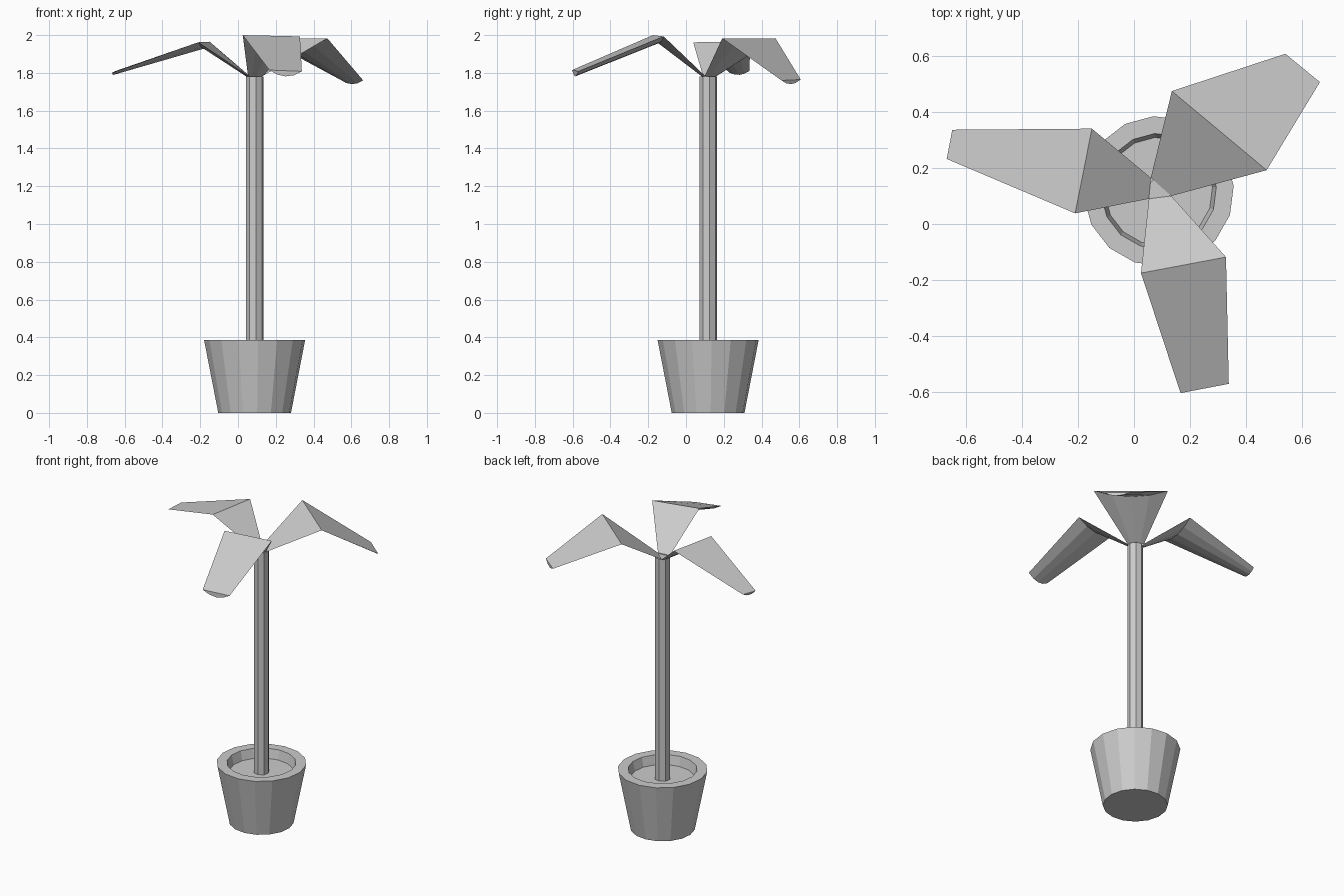
import bpy, bmesh, math

if "Cube" in bpy.data.objects:
    bpy.data.objects.remove(bpy.data.objects["Cube"])

CX, CY = 0.088, 0.117


def finish(bm, name):
    bmesh.ops.recalc_face_normals(bm, faces=bm.faces[:])
    mesh = bpy.data.meshes.new(name)
    bm.to_mesh(mesh)
    bm.free()
    obj = bpy.data.objects.new(name, mesh)
    bpy.context.collection.objects.link(obj)
    return obj


def ring(bm, radius, z, sides, offset):
    verts = []
    for i in range(sides):
        a = math.radians(offset) + math.tau * i / sides
        verts.append(bm.verts.new((CX + radius * math.cos(a), CY + radius * math.sin(a), z)))
    return verts


def skin(bm, a, b):
    n = len(a)
    for i in range(n):
        j = (i + 1) % n
        bm.faces.new((a[i], a[j], b[j], b[i]))


# Tapered pot with a thick rim and recessed soil
bm = bmesh.new()
rings = [ring(bm, r, z, 16, 4) for r, z in
         [(0.193, 0), (0.268, 0.385), (0.206, 0.385), (0.192, 0.325)]]
for a, b in zip(rings, rings[1:]):
    skin(bm, a, b)
bm.faces.new(rings[0])
bm.faces.new(rings[-1])
finish(bm, "pot")

# Straight stem
bm = bmesh.new()
low = ring(bm, 0.047, 0.32, 8, 10)
high = ring(bm, 0.047, 1.78, 8, 10)
skin(bm, low, high)
bm.faces.new(low)
bm.faces.new(high)
finish(bm, "stem")


# Folded leaf: flat upper side, rounded underside
def leaf(name, sections):
    bm = bmesh.new()
    loops = []
    for p, q, depth in sections:
        loop = []
        for t in (0, 0.25, 0.5, 0.75, 1):
            co = [p[k] + (q[k] - p[k]) * t for k in range(3)]
            co[2] -= depth * 4 * t * (1 - t)
            loop.append(bm.verts.new(co))
        loops.append(loop)
    for a, b in zip(loops, loops[1:]):
        skin(bm, a, b)
    bm.faces.new(loops[0])
    bm.faces.new(loops[-1])
    finish(bm, name)


P1, P2, P3 = (0.06, 0.165, 1.785), (0.053, 0.09, 1.785), (0.133, 0.1, 1.785)

leaf("left_leaf", [(P1, P2, 0.012),
                   ((-0.15, 0.34, 1.965), (-0.21, 0.038, 1.962), 0.035),
                   ((-0.648, 0.336, 1.81), (-0.668, 0.232, 1.80), 0.015)])
leaf("back_leaf", [(P3, P1, 0.012),
                   ((0.473, 0.192, 1.983), (0.135, 0.474, 1.983), 0.04),
                   ((0.663, 0.506, 1.76), (0.54, 0.607, 1.765), 0.022)])
leaf("front_leaf", [(P2, P3, 0.012),
                    ((0.025, -0.175, 2.0), (0.328, -0.118, 1.993), 0.04),
                    ((0.166, -0.603, 1.815), (0.338, -0.57, 1.808), 0.03)])
